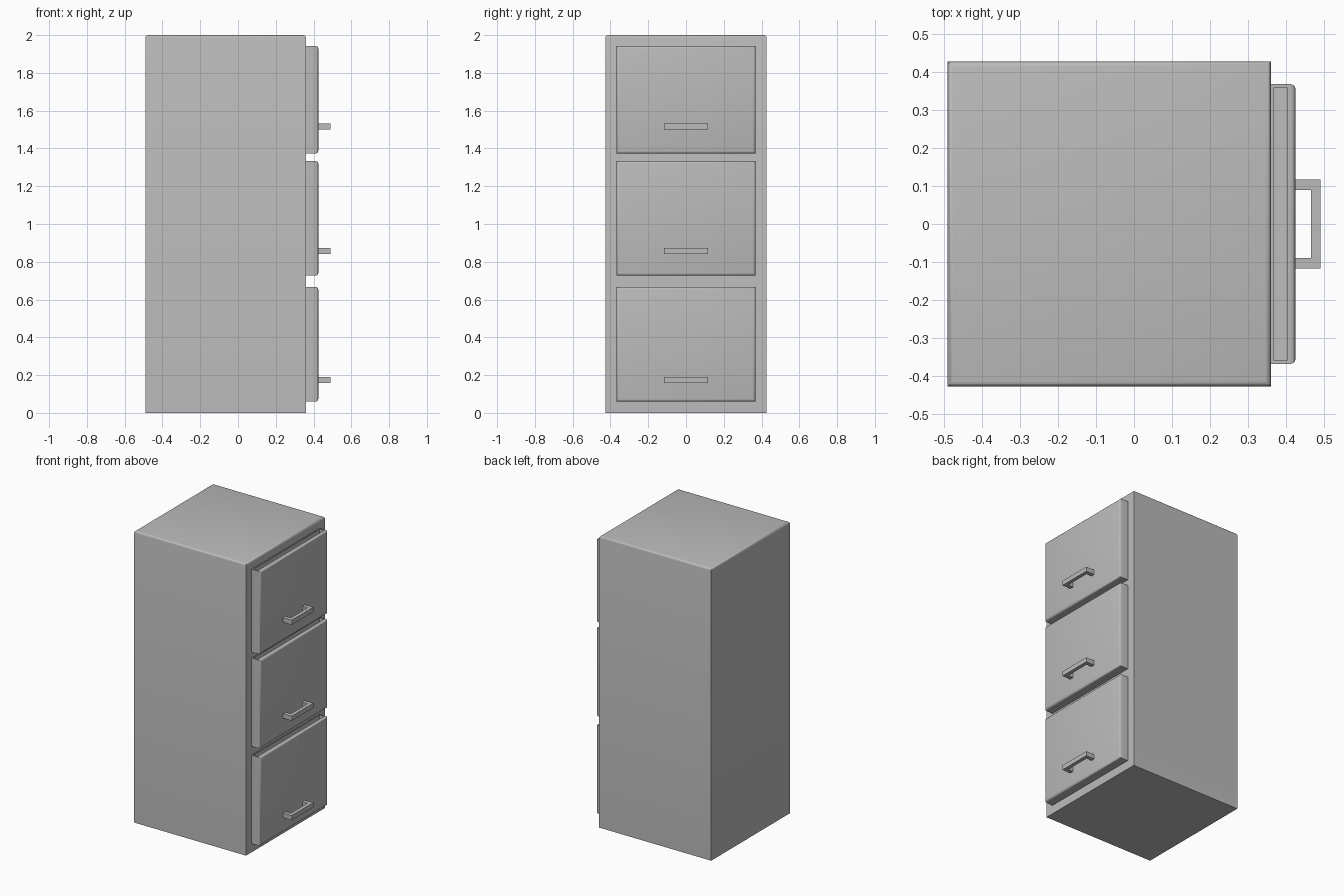
import bpy
import bmesh
import math
from mathutils import Vector

cube = bpy.data.objects.get("Cube")
if cube:
    bpy.data.objects.remove(cube, do_unlink=True)

# One painted-metal grey for everything
grey = bpy.data.materials.new("painted grey metal")
grey.use_nodes = True
colour = (0.5, 0.5, 0.5, 1)
grey.diffuse_color = colour
grey.node_tree.nodes["Principled BSDF"].inputs["Base Color"].default_value = colour


def box_mesh(low, high):
    bm = bmesh.new()
    bmesh.ops.create_cube(bm, size=1)
    low, high = Vector(low), Vector(high)
    for v in bm.verts:
        v.co = (low + high) / 2 + v.co * (high - low)
    return bm


def round_edges(bm, axis, limit, width, segments):
    """Bevel the edges lying on the plane axis = limit."""
    edges = [e for e in bm.edges
             if all(abs(v.co[axis] - limit) < 1e-4 for v in e.verts)]
    bmesh.ops.bevel(bm, geom=edges, offset=width, segments=segments,
                    profile=0.5, affect='EDGES')


def finish(bm, name, smooth):
    mesh = bpy.data.meshes.new(name)
    bm.to_mesh(mesh)
    bm.free()
    obj = bpy.data.objects.new(name, mesh)
    bpy.context.collection.objects.link(obj)
    mesh.materials.append(grey)
    if smooth:
        bpy.ops.object.select_all(action='DESELECT')
        obj.select_set(True)
        bpy.context.view_layer.objects.active = obj
        bpy.ops.object.shade_smooth_by_angle(angle=math.radians(40))
    return obj


# Cabinet body with softened top rim
body = box_mesh((-0.49, -0.427, 0), (0.36, 0.427, 2))
round_edges(body, 2, 2, 0.014, 3)
finish(body, "cabinet_body", True)


def drawer_front(name, bottom, top):
    bm = box_mesh((0.36, -0.368, bottom), (0.425, 0.368, top))
    round_edges(bm, 0, 0.425, 0.014, 3)
    # Open slot along the top edge, leaving a thin rim
    bm.normal_update()
    top_face = max(bm.faces, key=lambda f: f.normal.z * f.calc_area())
    bmesh.ops.inset_individual(bm, faces=[top_face], thickness=0.012)
    bmesh.ops.delete(bm, geom=[top_face], context='FACES')
    finish(bm, name, True)


def handle(name, z):
    # Square U-shaped pull, drawn in plan and extruded upward
    plan = [(0.42, -0.117), (0.49, -0.117), (0.49, 0.117), (0.42, 0.117),
            (0.42, 0.09), (0.465, 0.09), (0.465, -0.09), (0.42, -0.09)]
    bm = bmesh.new()
    face = bm.faces.new([bm.verts.new((x, y, z - 0.016)) for x, y in plan])
    out = bmesh.ops.extrude_face_region(bm, geom=[face])
    raised = [g for g in out["geom"] if isinstance(g, bmesh.types.BMVert)]
    bmesh.ops.translate(bm, verts=raised, vec=(0, 0, 0.032))
    bmesh.ops.recalc_face_normals(bm, faces=bm.faces)
    finish(bm, name, False)


# Three drawers: bottom, top, handle height
for label, low, high, grip in (("lower", 0.06, 0.667, 0.175),
                               ("middle", 0.727, 1.333, 0.857),
                               ("upper", 1.373, 1.942, 1.515)):
    drawer_front(label + "_drawer_front", low, high)
    handle(label + "_drawer_handle", grip)
